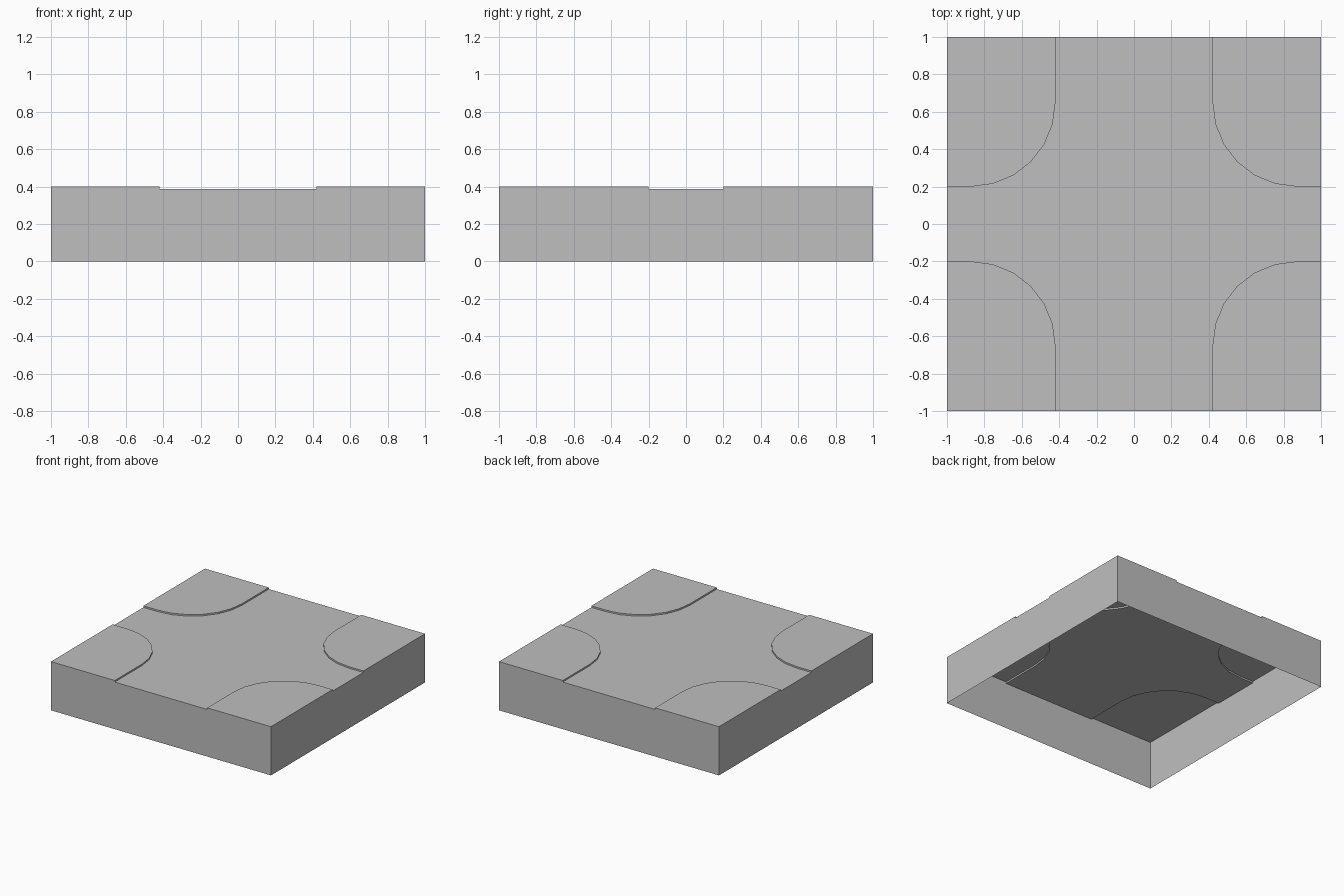
import bpy, math
from math import cos, sin, radians

cube = bpy.data.objects.get("Cube")
if cube:
    bpy.data.objects.remove(cube)

HALF, TOP, FLOOR = 1.0, 0.4, 0.387
PAD_X, PAD_Y, RADIUS = 0.42, 0.2, 0.45

grey = bpy.data.materials.new("light_grey")
grey.use_nodes = True
grey.diffuse_color = (0.52, 0.52, 0.52, 1)
grey.node_tree.nodes["Principled BSDF"].inputs["Base Color"].default_value = (0.52, 0.52, 0.52, 1)


def mirrored_part(name, faces):
    """Build one quarter from lists of corner points, mirrored over x and y."""
    verts, polys = [], []
    for face in faces:
        polys.append([])
        for p in face:
            if p not in verts:
                verts.append(p)
            polys[-1].append(verts.index(p))
    mesh = bpy.data.meshes.new(name)
    mesh.from_pydata(verts, [], polys)
    mesh.materials.append(grey)
    obj = bpy.data.objects.new(name, mesh)
    bpy.context.collection.objects.link(obj)
    mirror = obj.modifiers.new("mirror", "MIRROR")
    mirror.use_axis = (True, True, False)
    return obj


def flat(points, z):
    return [(x, y, z) for x, y in points]


def wall(a, b, low, high):
    return [(*a, low), (*b, low), (*b, high), (*a, high)]


# Rounded inner edge of a corner pad, from the back edge round to the side edge
cx, cy = PAD_X + RADIUS, PAD_Y + RADIUS
arc = [(cx - RADIUS * cos(radians(t)), cy - RADIUS * sin(radians(t))) for t in range(0, 91, 15)]
edge = [(PAD_X, HALF)] + arc + [(HALF, PAD_Y)]
corner = (HALF, HALF)

# Raised corner pads with their low risers
risers = [wall(a, b, FLOOR, TOP) for a, b in zip(edge, edge[1:])]
mirrored_part("raised_corners", [flat(edge + [corner], TOP)] + risers)

# Sunken cross-shaped floor between the pads
mirrored_part("sunken_floor", [flat([(0, 0), (HALF, 0)] + edge[::-1] + [(0, HALF)], FLOOR)])

# Outer walls, open underneath
mirrored_part("outer_walls", [
    wall((HALF, 0), edge[-1], 0, FLOOR),
    wall(edge[-1], corner, 0, TOP),
    wall(corner, edge[0], 0, TOP),
    wall(edge[0], (0, HALF), 0, FLOOR),
])
